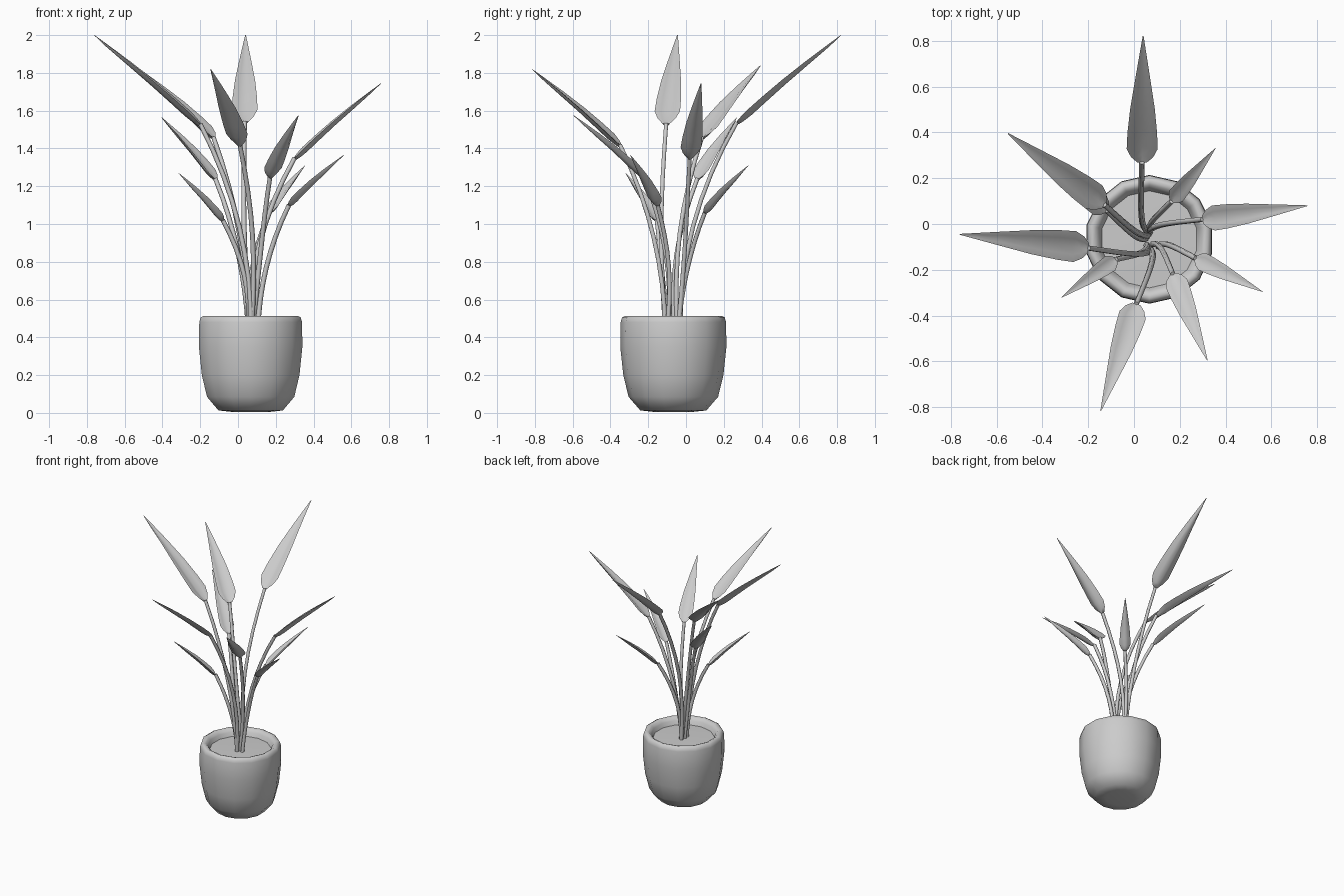
import bpy, bmesh, math
from mathutils import Vector

if "Cube" in bpy.data.objects:
    bpy.data.objects.remove(bpy.data.objects["Cube"])

CX, CY = 0.067, -0.067
SOIL_Z = 0.46


def finish(name, bm, angle=80):
    me = bpy.data.meshes.new(name)
    bmesh.ops.recalc_face_normals(bm, faces=bm.faces)
    bm.to_mesh(me)
    bm.free()
    ob = bpy.data.objects.new(name, me)
    bpy.context.collection.objects.link(ob)
    bpy.ops.object.select_all(action='DESELECT')
    ob.select_set(True)
    bpy.context.view_layer.objects.active = ob
    bpy.ops.object.shade_smooth_by_angle(angle=math.radians(angle))
    return ob


def skin(bm, rings):
    """Join consecutive rings of vertices with quads."""
    for a, b in zip(rings, rings[1:]):
        n = len(a)
        for i in range(n):
            j = (i + 1) % n
            bm.faces.new((a[i], a[j], b[j], b[i]))


def lathe(name, profile, sides, cap):
    bm = bmesh.new()
    rings = []
    for r, z in profile:
        rings.append([bm.verts.new((CX + r * math.sin(2 * math.pi * i / sides),
                                    CY + r * math.cos(2 * math.pi * i / sides), z))
                      for i in range(sides)])
    skin(bm, rings)
    bm.faces.new(rings[cap])
    return finish(name, bm)


# pot: rounded bowl with a thick rim, and the soil inside it
lathe("pot", [(0.10, 0.005), (0.175, 0.013), (0.237, 0.085), (0.265, 0.20),
              (0.281, 0.35), (0.279, 0.48), (0.272, 0.505), (0.255, 0.514),
              (0.237, 0.507), (0.222, 0.49), (0.205, 0.44)], 14, 0)
lathe("soil", [(0.212, SOIL_Z), (0.10, SOIL_Z + 0.003)], 14, 1)


def stem(name, root, top, r0=0.014, r1=0.012, steps=8, sides=6, bow=0.022):
    bm = bmesh.new()
    a, b = Vector(root), Vector(top)
    sway = Vector((a.y - b.y, b.x - a.x, 0)).normalized() * bow

    def at(t):
        k = t ** 2.1
        p = Vector((a.x + (b.x - a.x) * k, a.y + (b.y - a.y) * k, a.z + (b.z - a.z) * t))
        return p + sway * math.sin(math.pi * min(t, 1))

    rings = []
    for s in range(steps + 1):
        t = s / steps
        d = (at(t + 0.01) - at(max(t - 0.01, 0))).normalized()
        u = d.cross(Vector((0, 1, 0))).normalized()
        v = d.cross(u)
        r = r0 + (r1 - r0) * t
        rings.append([bm.verts.new(at(t) + r * (u * math.cos(w) + v * math.sin(w)))
                      for w in (2 * math.pi * i / sides for i in range(sides))])
    skin(bm, rings)
    bm.faces.new(rings[0])
    bm.faces.new(rings[-1])
    finish(name, bm)


# outline of a blade: (fraction of length, fraction of half width)
OUTLINE = [(0, 0.30), (0.05, 0.72), (0.12, 1.0), (0.25, 0.96), (0.45, 0.79),
           (0.68, 0.48), (0.88, 0.20), (1.0, 0.03)]


def blade(name, base, tip, width):
    bm = bmesh.new()
    a, b = Vector(base), Vector(tip)
    d = (b - a).normalized()
    side = d.cross(Vector((0, 0, 1))).normalized()
    up = side.cross(d)
    rows = []
    for t, w in OUTLINE:
        h = w * width / 2
        thick = min(0.011, h * 0.6)
        c = a.lerp(b, t) + up * 0.01 * math.sin(math.pi * t)
        # upper face is a shallow channel, lower face follows it
        pts = [side * h * s + up * (h * z - thick * k) for s, z, k in
               ((-1, 0.15, 0), (-0.5, 0.09, 0), (0, -0.17, 0), (0.5, 0.09, 0), (1, 0.15, 0),
                (0.5, 0.0, 1), (0, -0.2, 1), (-0.5, 0.0, 1))]
        rows.append([bm.verts.new(c + p) for p in pts])
    skin(bm, rows)
    bm.faces.new(rows[0])
    bm.faces.new(rows[-1])
    finish(name, bm)


# leaves: root xy, blade base, tip, blade width
LEAVES = [
    ((0.06, -0.03), (0.035, 0.27, 1.54), (0.04, 0.82, 2.00), 0.135),
    ((0.07, -0.11), (-0.20, -0.105, 1.53), (-0.76, -0.045, 2.00), 0.135),
    ((0.065, -0.045), (-0.13, 0.085, 1.46), (-0.55, 0.395, 1.84), 0.125),
    ((0.07, -0.11), (0.01, -0.35, 1.42), (-0.145, -0.815, 1.82), 0.12),
    ((0.065, -0.04), (0.30, 0.02, 1.35), (0.757, 0.08, 1.745), 0.11),
    ((0.08, -0.09), (0.17, -0.22, 1.25), (0.32, -0.595, 1.575), 0.10),
    ((0.105, -0.10), (0.27, -0.15, 1.10), (0.56, -0.295, 1.365), 0.08),
    ((0.07, -0.04), (0.165, 0.10, 1.06), (0.355, 0.33, 1.31), 0.075),
    ((0.055, -0.09), (-0.08, -0.155, 1.02), (-0.315, -0.32, 1.27), 0.075),
    ((0.055, -0.06), (-0.12, 0.06, 1.24), (-0.405, 0.27, 1.565), 0.10),
]
for i, (root, base, tip, width) in enumerate(LEAVES, 1):
    stem(f"stem_{i}", (*root, SOIL_Z - 0.02), base)
    blade(f"leaf_{i}", base, tip, width)
